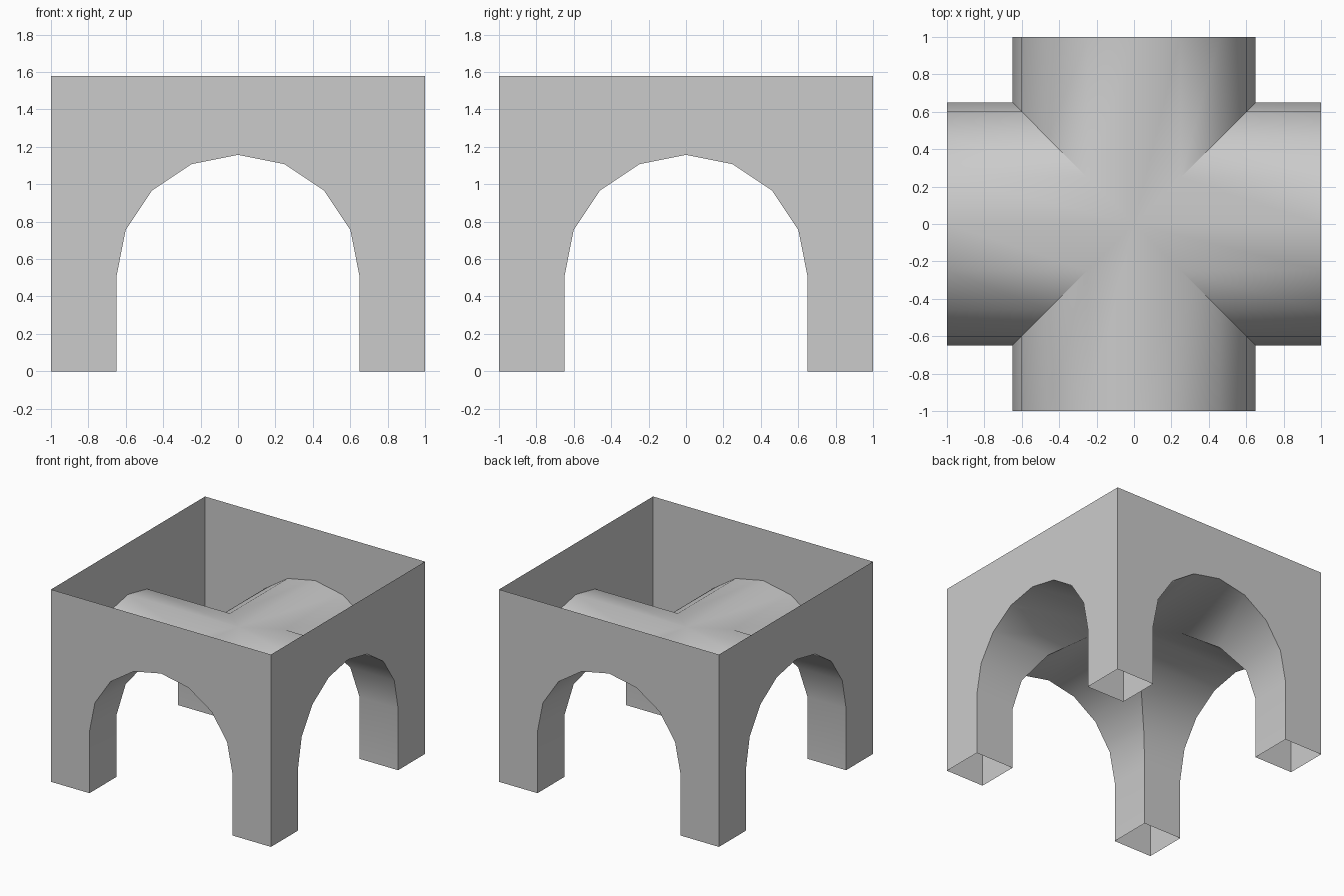
import bpy, bmesh
from math import cos, sin, pi, radians
from mathutils import Matrix

if "Cube" in bpy.data.objects:
    bpy.data.objects.remove(bpy.data.objects["Cube"])

R, SPRING, TOP, HALF = 0.65, 0.507, 1.58, 1.0

# Arch profile, left foot to right foot
arch = [(-R, 0)] + [(-R * cos(pi * i / 8), SPRING + R * sin(pi * i / 8)) for i in range(9)] + [(R, 0)]


def four_sided(name, faces):
    """Repeat one side's faces around z and weld them into one object."""
    bm = bmesh.new()
    for k in range(4):
        rot = Matrix.Rotation(k * pi / 2, 4, 'Z')
        for face in faces:
            bm.faces.new([bm.verts.new(rot @ Matrix.Translation(p).translation) for p in face])
    bmesh.ops.remove_doubles(bm, verts=bm.verts, dist=1e-4)
    mesh = bpy.data.meshes.new(name)
    bm.to_mesh(mesh)
    bm.free()
    obj = bpy.data.objects.new(name, mesh)
    bpy.context.collection.objects.link(obj)
    return obj


# Thin outer walls with an arched opening on each side
wall = [(x, -HALF, z) for x, z in [(-HALF, 0)] + arch + [(HALF, 0), (HALF, TOP), (-HALF, TOP)]]
four_sided("arched_walls", [wall])

# Crossing barrel vaults, each strip running from the wall to the diagonal
strips = []
for (xa, za), (xb, zb) in zip(arch, arch[1:]):
    strip = [(xa, -HALF, za), (xa, -abs(xa), za), (xb, -abs(xb), zb), (xb, -HALF, zb)]
    strips.append(strip)
vault = four_sided("groin_vault", strips)

# Smooth barrels with sharp groins
bpy.context.view_layer.objects.active = vault
vault.select_set(True)
bpy.ops.object.shade_smooth_by_angle(angle=radians(30))
